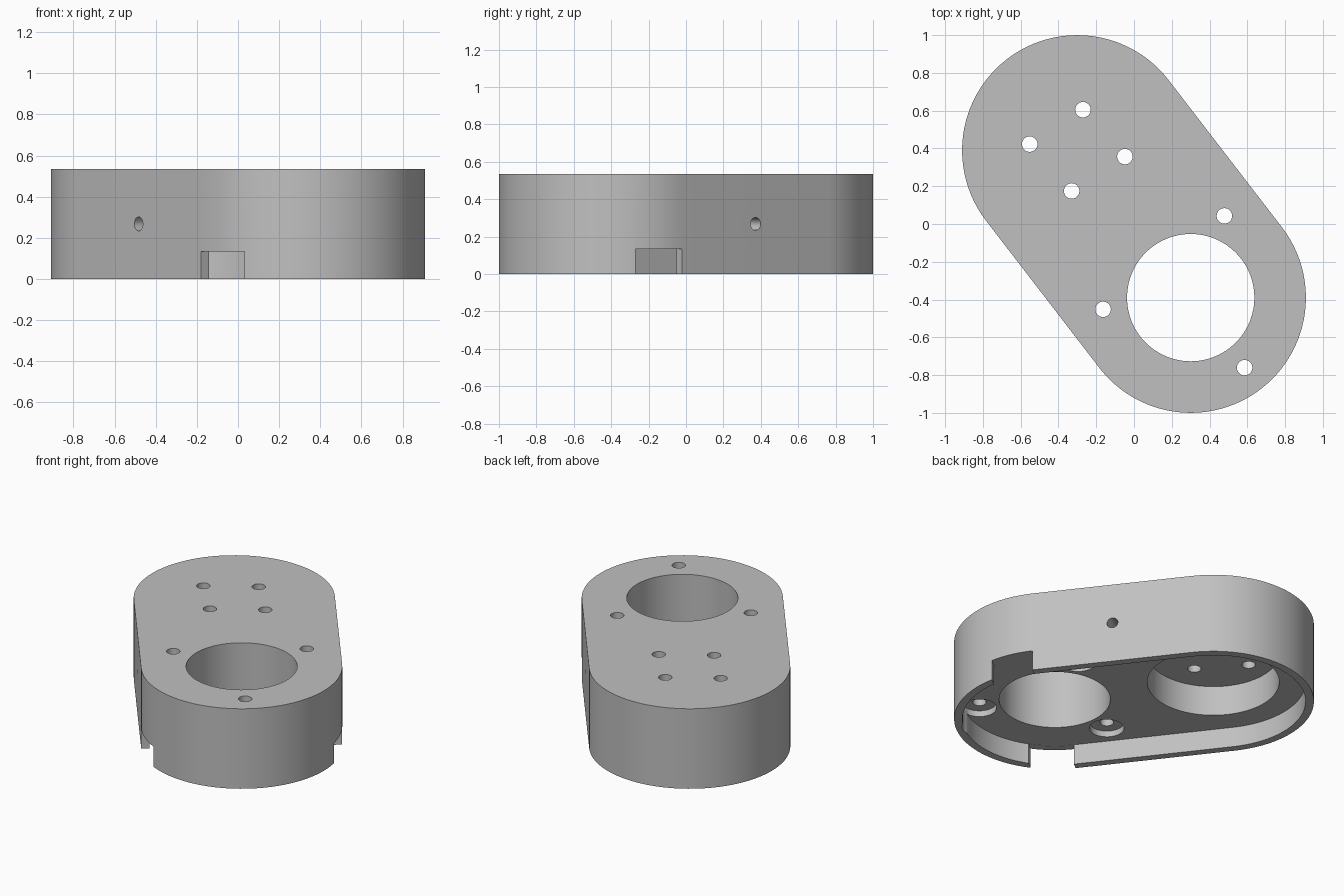
import bpy, bmesh
from math import sin, cos, pi, radians
from mathutils import Matrix, Vector

if "Cube" in bpy.data.objects:
    bpy.data.objects.remove(bpy.data.objects["Cube"], do_unlink=True)

HEIGHT, RADIUS, HALF = 0.535, 0.61, 0.492
FLOOR, CEILING = 0.135, 0.335
AXIS = radians(127.6)                      # long axis of the housing
ALONG = Vector((cos(AXIS), sin(AXIS), 0))
BACK, FRONT = ALONG * HALF, -ALONG * HALF  # the two round ends
TURN = Matrix.Rotation(AXIS, 4, 'Z')

grey = bpy.data.materials.new("plain_grey")
grey.use_nodes = True
grey.diffuse_color = (0.53, 0.53, 0.53, 1)
grey.node_tree.nodes["Principled BSDF"].inputs["Base Color"].default_value = (0.53, 0.53, 0.53, 1)


def to_object(name, bm):
    bmesh.ops.recalc_face_normals(bm, faces=bm.faces)
    mesh = bpy.data.meshes.new(name)
    bm.to_mesh(mesh)
    bm.free()
    mesh.materials.append(grey)
    obj = bpy.data.objects.new(name, mesh)
    bpy.context.collection.objects.link(obj)
    return obj


def slot(name, radius, z0, z1, steps=48):
    """Prism with two round ends lying on the long axis."""
    bm = bmesh.new()
    ring = []
    for end, start in ((1, -pi / 2), (-1, pi / 2)):
        for i in range(steps + 1):
            a = start + pi * i / steps
            p = Vector((end * HALF + radius * cos(a), radius * sin(a), z0))
            ring.append(bm.verts.new(TURN @ p))
    face = bm.faces.new(ring)
    out = bmesh.ops.extrude_face_region(bm, geom=[face])
    tops = [v for v in out["geom"] if isinstance(v, bmesh.types.BMVert)]
    bmesh.ops.translate(bm, verts=tops, vec=(0, 0, z1 - z0))
    return to_object(name, bm)


def drill(name, center, radius, z0, z1, sides=32):
    bm = bmesh.new()
    place = Matrix.Translation((center[0], center[1], (z0 + z1) / 2))
    bmesh.ops.create_cone(bm, cap_ends=True, segments=sides, radius1=radius,
                          radius2=radius, depth=z1 - z0, matrix=place)
    return to_object(name, bm)


def cut(body, cutter):
    cutter.hide_render = True
    mod = body.modifiers.new("cut", 'BOOLEAN')
    mod.operation, mod.solver, mod.object = 'DIFFERENCE', 'EXACT', cutter
    bpy.context.view_layer.objects.active = body
    bpy.ops.object.modifier_apply(modifier=mod.name)
    bpy.data.objects.remove(cutter, do_unlink=True)


# Solid body, shallow underside pocket, and deeper round recess
body = slot("housing", RADIUS, 0, HEIGHT)
cut(body, slot("pocket_cutter", 0.56, -0.1, FLOOR))
cut(body, drill("recess_cutter", BACK, 0.4, -0.1, CEILING, 96))

# Large bore through the front end
cut(body, drill("bore_cutter", FRONT, 0.337, -0.1, 0.7, 96))

# Four small holes through the roof of the recess
for dx, dy in ((0.03, 0.215), (0.252, -0.033)):
    for side in (1, -1):
        spot = BACK + Vector((dx, dy, 0)) * side
        cut(body, drill("roof_hole_cutter", spot, 0.041, 0.2, 0.7))

# Three counterbored screw holes around the bore
for k in range(3):
    a = AXIS + pi + k * 2 * pi / 3
    spot = FRONT + Vector((cos(a), sin(a), 0)) * 0.468
    cut(body, drill("screw_hole_cutter", spot, 0.041, 0.05, 0.7))
    cut(body, drill("counterbore_cutter", spot, 0.105, -0.1, FLOOR + 0.04))

# Opposed notches in the rim
bm = bmesh.new()
bmesh.ops.create_cube(bm, size=1, matrix=TURN @ Matrix.Translation((-0.629, 0, 0.017))
                      @ Matrix.Diagonal((0.265, 1.6, 0.234, 1)))
cut(body, to_object("notch_cutter", bm))

# Cross hole through both flat sides
bm = bmesh.new()
bmesh.ops.create_cone(bm, cap_ends=True, segments=32, radius1=0.034, radius2=0.034, depth=2,
                      matrix=Matrix.Translation((0, 0, 0.268)) @ TURN
                      @ Matrix.Rotation(pi / 2, 4, 'X'))
cut(body, to_object("cross_hole_cutter", bm))

# Smooth round walls with crisp rims
bpy.ops.object.select_all(action='DESELECT')
body.select_set(True)
bpy.context.view_layer.objects.active = body
bpy.ops.object.shade_smooth_by_angle(angle=radians(30))
